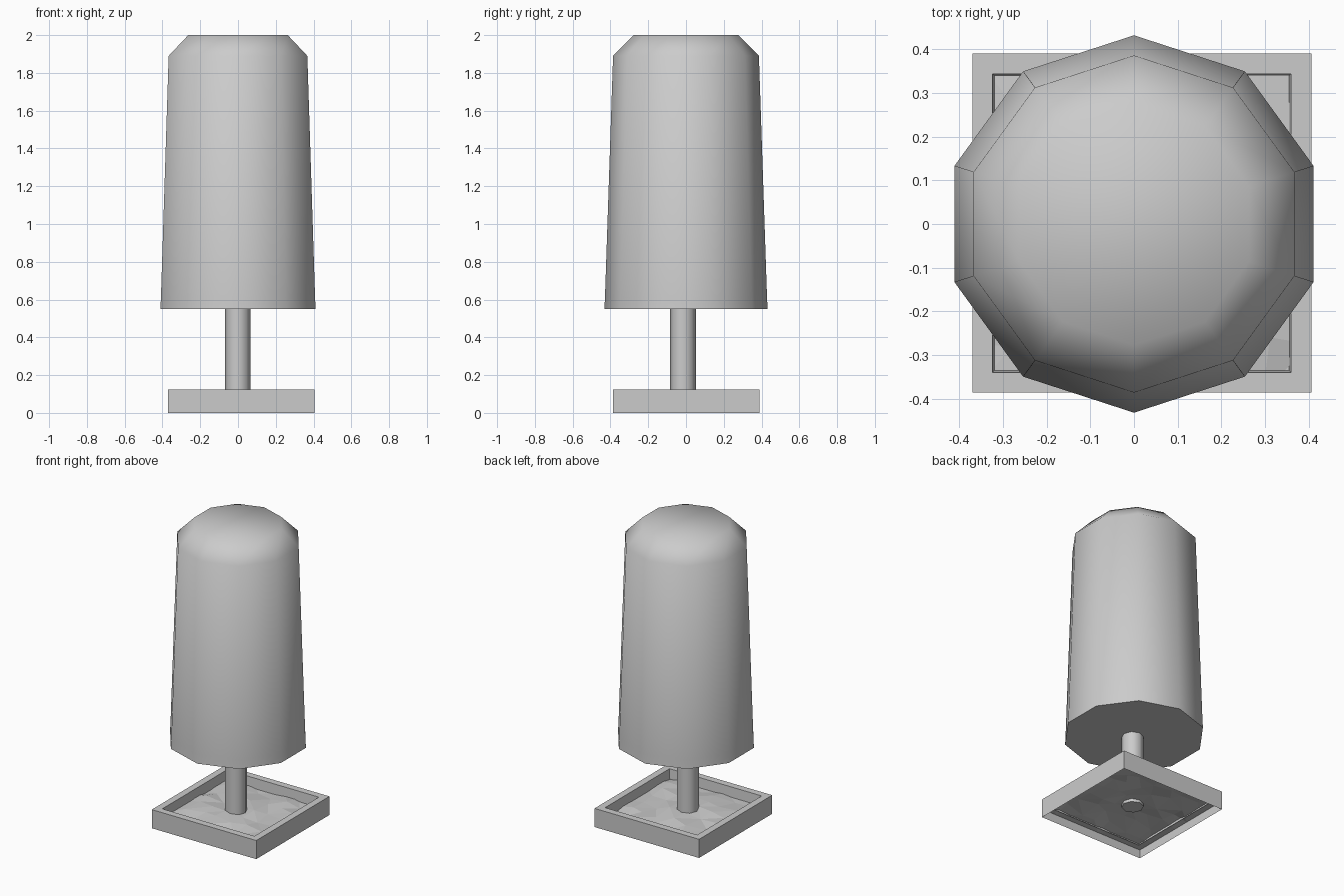
import bpy, bmesh, math, random

if "Cube" in bpy.data.objects:
    bpy.data.objects.remove(bpy.data.objects["Cube"])

random.seed(4)
CX, CY = 0.018, 0.002   # planter centre
HALF = 0.388            # planter half width


def make_object(name, bm, smooth=None):
    bmesh.ops.recalc_face_normals(bm, faces=bm.faces)
    mesh = bpy.data.meshes.new(name)
    bm.to_mesh(mesh)
    bm.free()
    obj = bpy.data.objects.new(name, mesh)
    bpy.context.collection.objects.link(obj)
    if smooth:
        bpy.ops.object.select_all(action='DESELECT')
        obj.select_set(True)
        bpy.context.view_layer.objects.active = obj
        bpy.ops.object.shade_smooth_by_angle(angle=math.radians(smooth))
    return obj


def loft(profile, sides, center=(0, 0), start=math.pi / 2, caps=True, square=False):
    """Stack regular rings of (radius, z) and bridge them."""
    bm = bmesh.new()
    k = math.sqrt(2) if square else 1
    rings = []
    for r, z in profile:
        angles = [start + 2 * math.pi * i / sides for i in range(sides)]
        rings.append([bm.verts.new((center[0] + k * r * math.cos(a),
                                    center[1] + k * r * math.sin(a), z)) for a in angles])
    for a, b in zip(rings, rings[1:]):
        for i in range(sides):
            j = (i + 1) % sides
            bm.faces.new((a[i], a[j], b[j], b[i]))
    if caps:
        bm.faces.new(rings[0])
        bm.faces.new(rings[-1])
    return bm


# Clipped tree crown, tapered with a chamfered top
crown = [(0.432, 0.55), (0.429, 0.61), (0.386, 1.89), (0.277, 2.0)]
make_object("crown", loft(crown, 10), 60)

# Trunk
trunk = [(0.068, 0.06), (0.068, 0.56)]
make_object("trunk", loft(trunk, 8, (-0.002, -0.016)), 60)

# Open-bottomed planter: outer wall, rim, inner wall
planter = [(HALF, 0.0), (HALF, 0.125), (0.342, 0.125), (0.337, 0.05)]
make_object("planter", loft(planter, 4, (CX, CY), math.pi / 4, False, True))

# Uneven soil sheet, flat at its border
bm = bmesh.new()
bmesh.ops.create_grid(bm, x_segments=7, y_segments=7, size=HALF)
for v in bm.verts:
    edge = max(abs(v.co.x), abs(v.co.y)) / HALF
    v.co.z = 0.057
    if edge < 0.99:
        v.co.z += 0.025 * (1 - edge) + random.uniform(-0.008, 0.014)
        v.co.x += random.uniform(-0.025, 0.025)
        v.co.y += random.uniform(-0.025, 0.025)
    v.co.x += CX
    v.co.y += CY
bmesh.ops.triangulate(bm, faces=bm.faces)
make_object("soil", bm)
